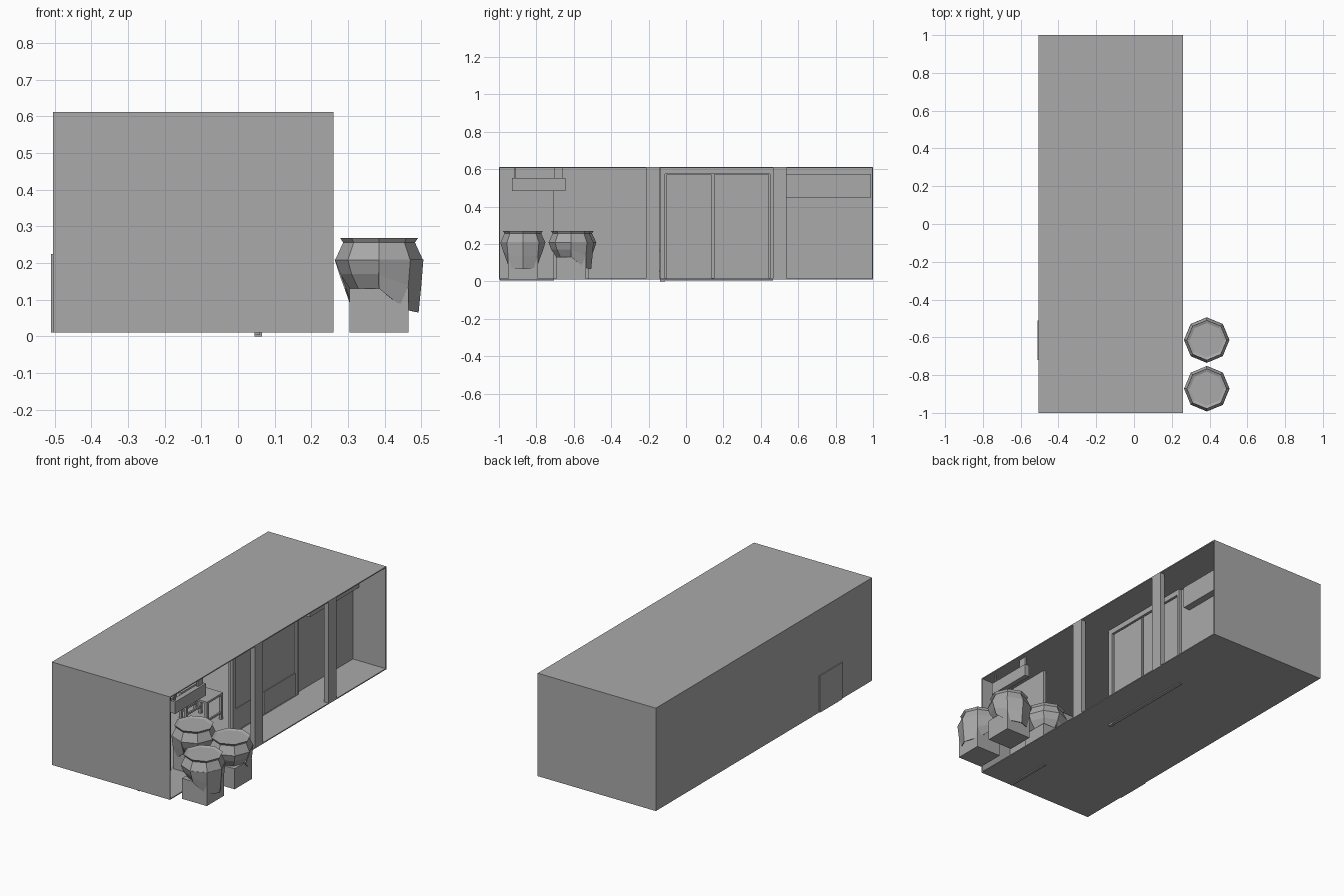
import bpy, bmesh
from math import cos, sin, pi, radians
from mathutils import Matrix

old = bpy.data.objects.get("Cube")
if old:
    bpy.data.objects.remove(old, do_unlink=True)

# Single plain grey for everything
grey = bpy.data.materials.new("plain_grey")
grey.use_nodes = True
COLOUR = (0.4, 0.4, 0.4, 1)
grey.diffuse_color = COLOUR
grey.node_tree.nodes["Principled BSDF"].inputs["Base Color"].default_value = COLOUR


def finish(name, bm):
    bmesh.ops.recalc_face_normals(bm, faces=bm.faces)
    mesh = bpy.data.meshes.new(name)
    bm.to_mesh(mesh)
    bm.free()
    mesh.materials.append(grey)
    obj = bpy.data.objects.new(name, mesh)
    bpy.context.collection.objects.link(obj)
    return obj


def add_box(bm, x, y, z):
    size = [b - a for a, b in (x, y, z)]
    mid = [(a + b) / 2 for a, b in (x, y, z)]
    bmesh.ops.create_cube(bm, size=1,
                          matrix=Matrix.Translation(mid) @ Matrix.Diagonal((*size, 1)))


def boxes(name, *parts):
    bm = bmesh.new()
    for part in parts:
        add_box(bm, *part)
    return finish(name, bm)


# Building shell, open along its +x side
L, R, LOW, TOP, T = -0.505, 0.26, 0.01, 0.612, 0.006
FULL = (LOW, TOP)
boxes("floor", ((L, R), (-1, 1), (LOW, LOW + T)))
boxes("roof", ((L, R), (-1, 1), (TOP - T, TOP)))
boxes("rear_wall", ((L, L + T), (-1, 1), FULL))
boxes("end_wall_front", ((L, R), (-1, -1 + T), FULL))
boxes("end_wall_back", ((L, R), (1 - T, 1), FULL))
boxes("rear_hatch", ((L - 0.005, L), (-0.72, -0.51), (LOW, 0.225)))

# Porch columns along the open edge
for i, y in enumerate((-0.178, 0.502)):
    boxes(f"porch_column_{i + 1}", ((R - 0.03, R), (y - 0.036, y + 0.036), FULL))

# Inner partition with a doorway
boxes("partition_front", ((0.045, 0.06), (-0.994, -0.705), (0.004, 0.606)))
boxes("partition_back", ((0.03, 0.048), (-0.13, 0.994), (0.012, 0.606)))

# Sliding door frame and leaves
F = (0.045, 0.066)
boxes("door_frame",
      (F, (-0.14, -0.112), (0, 0.606)),
      (F, (0.45, 0.465), (0.004, 0.606)),
      (F, (-0.112, 0.45), (0.575, 0.606)),
      (F, (-0.112, 0.45), (0.004, 0.018)))
for i, (a, b) in enumerate(((-0.105, 0.135), (0.15, 0.443))):
    boxes(f"door_leaf_{i + 1}", ((0.045, 0.058), (a, b), (0.018, 0.57)))
    boxes(f"door_kick_panel_{i + 1}", ((0.05, 0.062), (a, b), (0.018, 0.148)))

# Canopy box over the far bay
boxes("canopy_box", ((0.045, 0.09), (0.535, 0.99), (0.447, 0.575)))

# Hanging board with two hangers
boxes("hanging_board", ((0.215, 0.245), (-0.93, -0.645), (0.482, 0.552)))
for i, (a, b) in enumerate(((-0.92, -0.912), (-0.705, -0.657))):
    boxes(f"board_hanger_{i + 1}", ((0.226, 0.234), (a, b), (0.55, 0.608)))


# Open-framed furniture in the inner room
def side_table(name, x, y, w, h):
    parts = [((x - w, x + w), (y - w, y + w), (h - 0.012, h))]
    for sx in (-1, 1):
        for sy in (-1, 1):
            cx, cy = x + sx * (w - 0.008), y + sy * (w - 0.008)
            parts.append(((cx - 0.008, cx + 0.008), (cy - 0.008, cy + 0.008), (0.015, h)))
        rail = x + sx * (w - 0.008)
        parts.append(((rail - 0.005, rail + 0.005), (y - w, y + w), (0.05, 0.06)))
    boxes(name, *parts)


side_table("inner_table_1", -0.16, -0.09, 0.075, 0.17)
side_table("inner_table_2", -0.34, -0.07, 0.075, 0.17)


# Eight-sided pot with a drooping apron over one side, on a square block
def pot(name, x, y, facing):
    place = Matrix.Translation((x, y, 0)) @ Matrix.Rotation(radians(facing), 4, "Z")
    bm = bmesh.new()
    rings = []
    for r, z in ((0.078, 0.128), (0.106, 0.17), (0.12, 0.208), (0.098, 0.256),
                 (0.106, 0.268), (0.09, 0.262)):
        rings.append([bm.verts.new((r * cos(k * pi / 4), r * sin(k * pi / 4), z))
                      for k in range(8)])
    for low, high in zip(rings, rings[1:]):
        for k in range(8):
            n = (k + 1) % 8
            bm.faces.new((low[k], low[n], high[n], high[k]))
    bm.faces.new(rings[0])
    bm.faces.new(rings[-1])
    bm.transform(place)
    finish(name, bm)

    # Apron: hangs deepest straight ahead and rises at the sides
    bm = bmesh.new()
    strips = []
    for k in range(-2, 3):
        a = k * pi / 4
        drop, r = ((0.065, 0.108), (0.072, 0.104), (0.13, 0.094))[abs(k)]
        strips.append([bm.verts.new((q * cos(a), q * sin(a), z)) for q, z in
                       ((0.121, 0.209), ((r + 0.122) / 2, (drop + 0.205) / 2), (r, drop))])
    for one, two in zip(strips, strips[1:]):
        for j in range(2):
            bm.faces.new((one[j], two[j], two[j + 1], one[j + 1]))
    bm.transform(place)
    apron = finish(name + "_apron", bm)
    solid = apron.modifiers.new("thickness", "SOLIDIFY")
    solid.thickness = 0.004

    boxes(name + "_block", ((x - 0.08, x + 0.08), (y - 0.08, y + 0.08), (LOW, 0.13)))


pot("pot_1", 0.385, -0.872, 0)
pot("pot_2", 0.385, -0.615, 90)
pot("pot_3", 0.135, -0.6, 180)
